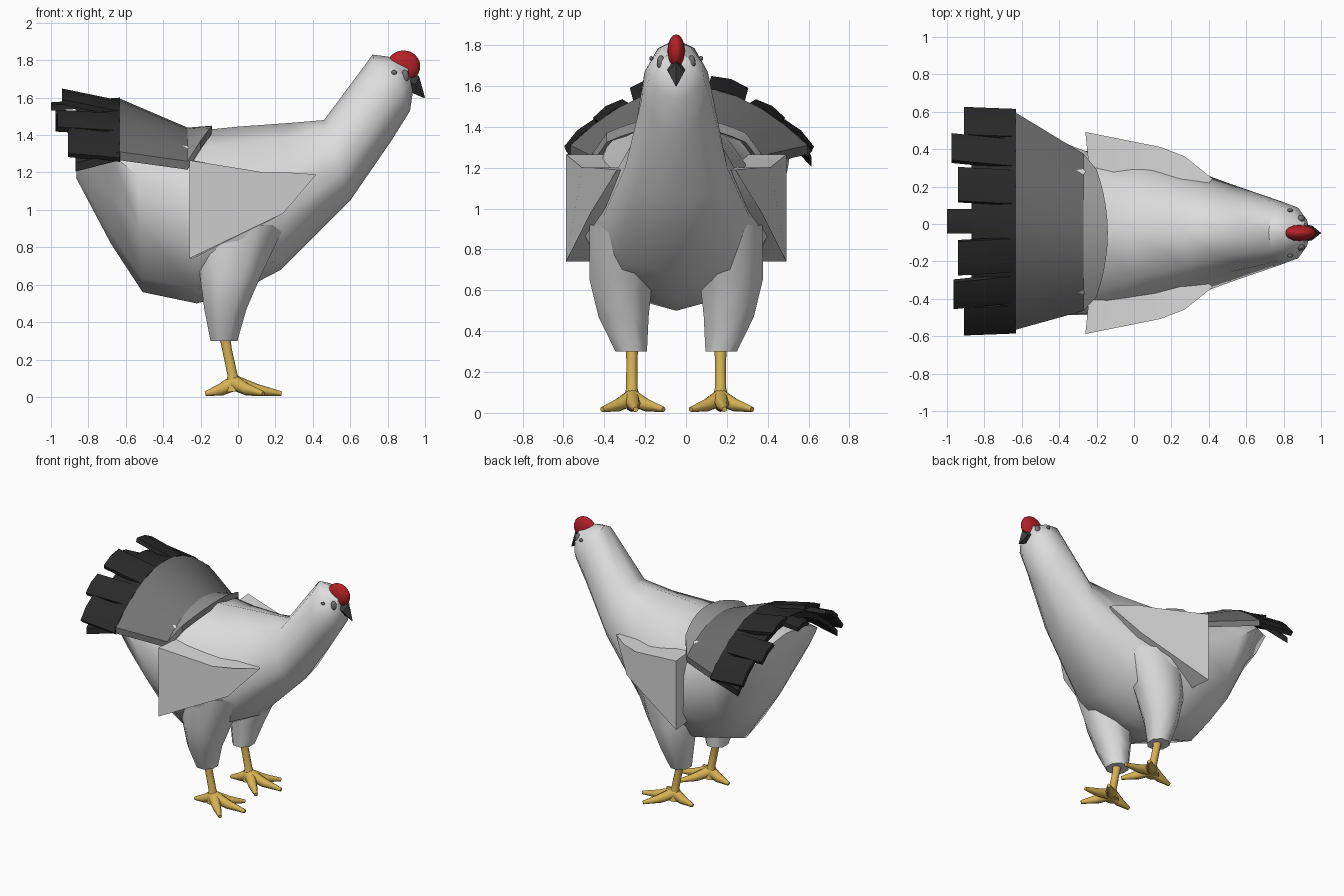
import bpy, bmesh, math
from mathutils import Vector

if "Cube" in bpy.data.objects:
    bpy.data.objects.remove(bpy.data.objects["Cube"])


def mat(name, r, g, b):
    m = bpy.data.materials.new(name)
    m.diffuse_color = (r, g, b, 1)
    m.use_nodes = True
    m.node_tree.nodes["Principled BSDF"].inputs["Base Color"].default_value = m.diffuse_color
    return m


WHITE = mat("plumage_white", .72, .72, .72)
MID = mat("tail_mid_grey", .30, .30, .30)
GREY = mat("tail_dark_grey", .17, .17, .17)
BLACK = mat("feather_black", .022, .022, .022)
BEAK = mat("beak_dark", .045, .045, .045)
EYE = mat("eye_grey", .17, .17, .17)
RED = mat("comb_red", .45, .015, .02)
YELLOW = mat("leg_yellow", .68, .45, .09)


def centre(x):
    """Symmetry line; the tail swings slightly to one side."""
    return -.048 + .063 * min(max((-.25 - x) / .35, 0), 1)


def build(name, verts, faces, mats, angle=40):
    me = bpy.data.meshes.new(name)
    me.from_pydata([tuple(v) for v in verts], [], faces)
    bm = bmesh.new()
    bm.from_mesh(me)
    bmesh.ops.recalc_face_normals(bm, faces=bm.faces)
    bm.to_mesh(me)
    bm.free()
    ob = bpy.data.objects.new(name, me)
    bpy.context.collection.objects.link(ob)
    for m in mats:
        me.materials.append(m)
    bpy.ops.object.select_all(action='DESELECT')
    ob.select_set(True)
    bpy.context.view_layer.objects.active = ob
    bpy.ops.object.shade_smooth_by_angle(angle=math.radians(angle))
    return ob


def loft(name, rings, m, angle=40):
    n = len(rings[0])
    verts = [p for r in rings for p in r]
    faces = [(k*n + i, k*n + (i+1) % n, (k+1)*n + (i+1) % n, (k+1)*n + i)
             for k in range(len(rings) - 1) for i in range(n)]
    faces += [tuple(range(n)), tuple(range((len(rings)-1)*n, len(rings)*n))]
    return build(name, verts, faces, [m], angle)


def tube(name, path, m, sides=10, angle=50):
    """Round tube through (x, y, z, radius) points."""
    pts = [Vector(p[:3]) for p in path]
    rings = []
    for i, p in enumerate(pts):
        d = pts[min(i+1, len(pts)-1)] - pts[max(i-1, 0)]
        q = d.to_track_quat('Z', 'Y')
        rings.append([p + q @ Vector((math.cos(a), math.sin(a), 0)) * path[i][3]
                      for a in (math.tau*k/sides for k in range(sides))])
    return loft(name, rings, m, angle)


def ellipsoid(name, c, r, m):
    verts, faces, n, k = [], [], 16, 9
    rings = [[(c[0] + r[0]*math.sin(t)*math.cos(a), c[1] + r[1]*math.sin(t)*math.sin(a),
               c[2] + r[2]*math.cos(t)) for a in (math.tau*i/n for i in range(n))]
             for t in (.05 + (math.pi - .1)*j/k for j in range(k + 1))]
    return loft(name, rings, m, 60)


# Body, neck and head: top point, bottom point, half widths down the side
STATIONS = [
    (.905, 1.77, .935, 1.63, .04, .07, .07, .04),
    (.80, 1.82, .92, 1.53, .07, .125, .135, .07),
    (.72, 1.83, .82, 1.37, .09, .155, .17, .09),
    (.46, 1.48, .60, 1.05, .13, .21, .25, .16),
    (.28, 1.465, .23, .68, .18, .29, .36, .26),
    (0, 1.445, 0, .56, .24, .40, .45, .27),
    (-.25, 1.42, -.22, .50, .33, .43, .44, .27),
    (-.55, 1.52, -.51, .56, .31, .49, .38, .20),
    (-.68, 1.56, -.68, .82, .30, .50, .38, .18),
    (-.85, 1.45, -.865, 1.17, .26, .38, .28, .12),
]
rings = []
for tx, tz, bx, bz, *w in STATIONS:
    levels = list(zip((.1, .35, .65, .92), w))
    outline = [(0, 0)] + levels + [(1, 0)] + [(f, -y) for f, y in reversed(levels)]
    rings.append([(tx + (bx-tx)*f, centre(tx) + y, tz + (bz-tz)*f) for f, y in outline])
loft("body", rings, WHITE, 50)


# Arched tail coverts and the dark sheet behind them
def arch(x, w, zc, ze, t, lift=0):
    return (x - (.0 if x < -.2 else .06*t*t), centre(x) + w*t, zc - (zc-ze)*t*t + lift)


FAN = [(-.14, .34, 1.45, 1.37), (-.27, .42, 1.44, 1.26),
       (-.632, .58, 1.595, 1.31), (-.87, .60, 1.585, 1.25)]


def shell(name, rows, m):
    ts = [-1 + i/5 for i in range(11)]
    rings = [[arch(*s, t) for t in ts] + [arch(*s, t, -.045) for t in reversed(ts)]
             for s in rows]
    return loft(name, rings, m)


shell("tail_covert_front", FAN[:2], MID)
shell("tail_covert_rear", FAN[1:3], GREY)
shell("tail_base", FAN[2:], BLACK)

# Tail feathers: position across the arch, tip x, tip lift, half width
for i, (t, tip, lift, hw) in enumerate([
        (0, -1, -.04, .065), (.32, -.94, .05, .095), (-.32, -.94, .05, .095),
        (.64, -.975, .01, .085), (-.64, -.965, .01, .085),
        (.92, -.91, .02, .10), (-.92, -.91, .02, .10)]):
    slope = -2 * .29 * t / .58
    tan = Vector((0, 1, slope)).normalized()
    up = Vector((0, -slope, 1)).normalized()
    root = Vector(arch(*FAN[2], t)) - up*.02
    end = Vector(arch(tip, .615, 1.59, 1.30, t)) + Vector((0, 0, lift))
    if abs(t) > .9:
        end.y -= math.copysign(.035, t)
    rings = [[p + tan*a*hw + up*b for a, b in
              ((-1, -.02), (0, -.008), (1, -.02), (1, .01), (0, .025), (-1, .01))]
             for p in (root, end)]
    loft(f"tail_feather_{i}", rings, BLACK, 30)

# Paired parts
for s, side in ((1, "left"), (-1, "right")):
    C = centre(0)
    # Folded wing, flaring out toward the back
    outer = [(-.26, .54, 1.265), (.14, .46, 1.20), (.27, .41, 1.20), (.42, .29, 1.19),
             (.24, .42, .98), (-.26, .54, .74)]
    inner = [(x + (.03 if x < 0 else -.04), .24, z) for x, y, z in outer]
    loft(f"wing_{side}", [[(x, C + s*y, z) for x, y, z in r] for r in (outer, inner)], WHITE, 35)

    # Feathered thigh: height, x range, offset range
    rings = []
    for z, x0, x1, y0, y1 in [(.30, -.15, .0, .14, .30), (.47, -.185, .05, .13, .385),
                              (.65, -.21, .13, .11, .43), (.92, -.22, .26, .10, .43)]:
        rings.append([((x0+x1)/2 + (x1-x0)/2*math.cos(a)*1.04,
                       C + s*((y0+y1)/2 + (y1-y0)/2*math.sin(a)*1.04), z)
                      for a in (math.tau*(k+.5)/8 for k in range(8))])
    loft(f"thigh_{side}", rings, WHITE, 50)

    # Shank and toes
    fy = C + s*.217
    tube(f"shank_{side}", [(-.075, fy, .36, .034), (-.06, fy, .26, .027),
                           (-.03, fy, .12, .028), (-.02, fy, .03, .05)], YELLOW)
    for j, (x, y) in enumerate([(.24, .02), (.14, .16), (.14, -.15), (-.18, 0)]):
        dx, dy = x + .02, y
        tube(f"toe_{side}_{j}", [(-.02, fy, .075, .042),
                                 (-.02 + dx*.45, fy + dy*.45, .038, .032),
                                 (-.02 + dx*.97, fy + dy*.97, .017, .013)], YELLOW, 8)

    # Eye and ear spot
    ellipsoid(f"eye_{side}", (.893, C + s*.075, 1.715), (.022, .02, .035), EYE)
    ellipsoid(f"ear_{side}", (.835, C + s*.122, 1.735), (.015, .01, .012), EYE)

# Comb and beak
ellipsoid("comb", (.885, centre(0), 1.768), (.09, .043, .085), RED)
bc = centre(0)
loft("beak", [[(x + dx, bc + dy, z + dz) for dx, dy, dz in
               ((k*.02, 0, k*.05), (0, k*.045, 0), (-k*.02, 0, -k*.05), (0, -k*.045, 0))]
              for x, z, k in ((.90, 1.69, 1), (.95, 1.67, .9), (.998, 1.60, .06))], BEAK, 20)
